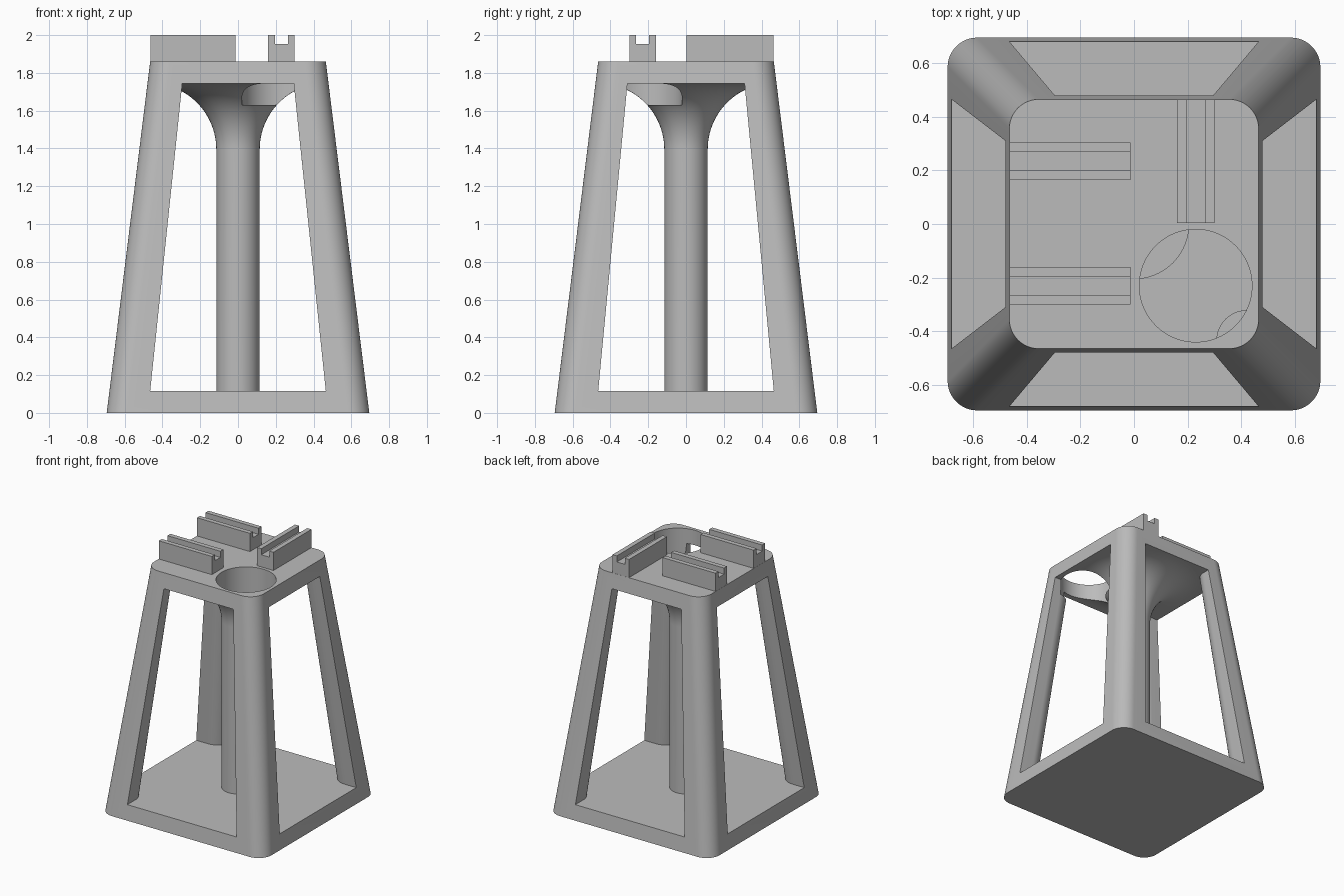
import bpy, bmesh
from math import pi, sin, cos, radians

old = bpy.data.objects.get("Cube")
if old:
    bpy.data.objects.remove(old, do_unlink=True)

grey = bpy.data.materials.new("plain grey")
grey.use_nodes = True
COLOUR = (0.5, 0.5, 0.5, 1)
grey.diffuse_color = COLOUR
grey.node_tree.nodes["Principled BSDF"].inputs["Base Color"].default_value = COLOUR

TOP = 1.86                      # deck height
FLOOR, CEIL = 0.115, 1.745      # opening heights
R = 0.115                       # column and leg radius


def loft(name, rings):
    """Closed solid through matching rings of points."""
    bm = bmesh.new()
    loops = [[bm.verts.new(p) for p in ring] for ring in rings]
    n = len(loops[0])
    for a, b in zip(loops, loops[1:]):
        for i in range(n):
            j = (i + 1) % n
            bm.faces.new((a[i], a[j], b[j], b[i]))
    bm.faces.new(loops[0][::-1])
    bm.faces.new(loops[-1])
    bmesh.ops.recalc_face_normals(bm, faces=bm.faces)
    me = bpy.data.meshes.new(name)
    bm.to_mesh(me)
    bm.free()
    me.materials.append(grey)
    ob = bpy.data.objects.new(name, me)
    bpy.context.collection.objects.link(ob)
    return ob


def arc(cx, cy, r, start, end, steps):
    return [(cx + r * cos(start + (end - start) * i / steps),
             cy + r * sin(start + (end - start) * i / steps)) for i in range(steps + 1)]


def four_way(quarter, z):
    """Mirror a first-quadrant outline into a full ring."""
    ring = []
    for sx, sy in ((1, 1), (-1, 1), (-1, -1), (1, -1)):
        pts = quarter if sx * sy > 0 else quarter[::-1]
        ring += [(sx * x, sy * y, z) for x, y in pts]
    return ring


def rounded_square(half, z, r=0.11):
    return four_way(arc(half - r, half - r, r, 0, pi / 2, 16), z)


def opening(wx, wy, z, reach=0.9):
    """Cross-shaped opening that leaves a leg with a round inside at each corner."""
    inner = arc(wx + R, wy + R, R, 1.5 * pi, pi, 16)
    return four_way([(reach, wy)] + inner + [(wx, reach)], z)


def circle(x, y, r, z, n=64):
    return [(x + r * cos(2 * pi * i / n), y + r * sin(2 * pi * i / n), z) for i in range(n)]


def cut(ob, *cutters):
    for c in cutters:
        mod = ob.modifiers.new("cut", 'BOOLEAN')
        mod.operation, mod.solver, mod.object = 'DIFFERENCE', 'EXACT', c
    deps = bpy.context.evaluated_depsgraph_get()
    me = bpy.data.meshes.new_from_object(ob.evaluated_get(deps))
    ob.modifiers.clear()
    ob.data = me


# Cutters
opening_cutter = loft("opening_cutter", [opening(0.465, 0.465, FLOOR), opening(0.295, 0.31, CEIL)])
cup_cutter = loft("cup_cutter", [circle(0.23, -0.23, 0.21, z) for z in (1.63, 2.1)])

# Tapered frame: base, four legs and deck
frame = loft("frame", [rounded_square(0.695, 0), rounded_square(0.465, TOP)])
cut(frame, opening_cutter, cup_cutter)

# Centre column with a flared head
FLARE = 0.35
profile = [(R, 0.06)] + arc(R + FLARE, CEIL - FLARE, FLARE, pi, pi / 2, 24)
profile.append((R + FLARE, CEIL + 0.03))
column = loft("centre_column", [circle(0, 0, r, z) for r, z in profile])
cut(column, cup_cutter)

for c in (opening_cutter, cup_cutter):
    bpy.data.objects.remove(c, do_unlink=True)


# Grooved holders on the deck
def holder(name, centre, start, end, along_x):
    half, groove, z0, z1, z2 = 0.07, 0.034, TOP - 0.01, 1.953, 2.0
    outline = [(-half, z0), (half, z0), (half, z2), (groove, z2),
               (groove, z1), (-groove, z1), (-groove, z2), (-half, z2)]
    rings = [[(t, centre + u, z) if along_x else (centre + u, t, z) for u, z in outline]
             for t in (start, end)]
    return loft(name, rings)


holders = [holder("back_right_holder", 0.234, -0.464, -0.013, True),
           holder("front_right_holder", -0.23, -0.464, -0.013, True),
           holder("back_left_holder", 0.23, 0.003, 0.464, False)]

bpy.ops.object.select_all(action='DESELECT')
for ob in [frame, column]:
    ob.select_set(True)
bpy.context.view_layer.objects.active = frame
bpy.ops.object.shade_smooth_by_angle(angle=radians(30))
